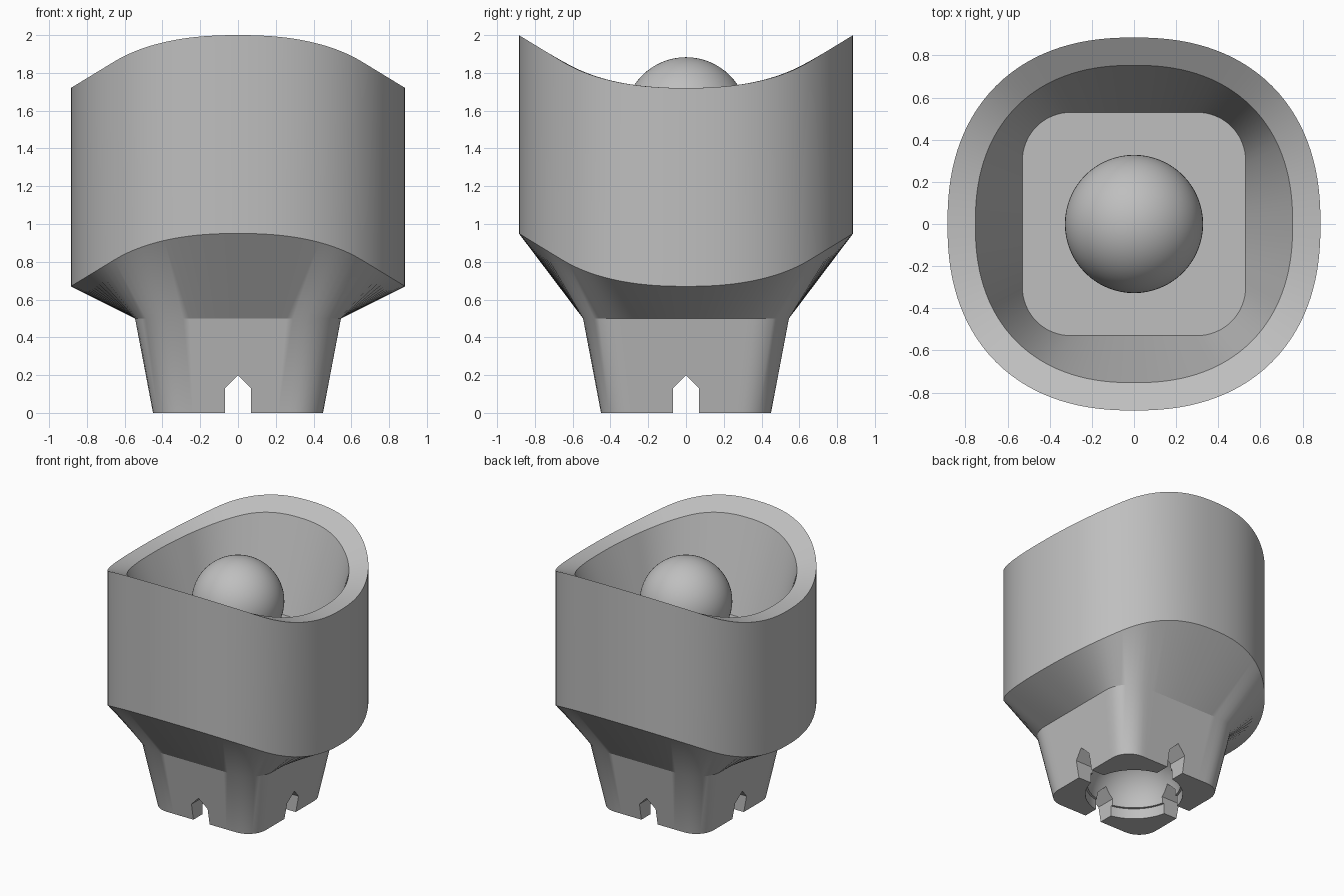
import bpy, bmesh, math
from mathutils import Matrix

if "Cube" in bpy.data.objects:
    bpy.data.objects.remove(bpy.data.objects["Cube"], do_unlink=True)

grey = bpy.data.materials.new("plain grey")
grey.use_nodes = True
grey.diffuse_color = (0.52, 0.52, 0.52, 1)
grey.node_tree.nodes["Principled BSDF"].inputs["Base Color"].default_value = grey.diffuse_color

STEPS = 128
HALF = 0.885          # half width of the drum
DIAG = 0.655          # where the drum outline crosses its diagonal
POWER = math.log(2) / math.log(HALF / DIAG)
DRUM_HEIGHT = 1.05


def rim_z(y):
    """Saddle-shaped rim height, constant along x."""
    y = min(abs(y), HALF)
    if y > DIAG:
        return 1.86 + 0.14 * (y - DIAG) / (HALF - DIAG)
    x = HALF * (1 - (y / HALF) ** POWER) ** (1 / POWER)
    return 1.86 - 0.14 * (x - DIAG) / (HALF - DIAG)


def directions():
    for i in range(STEPS):
        a = math.tau * i / STEPS
        yield math.cos(a), math.sin(a)


def rounded_square(half, radius, z):
    pts = []
    c = half - radius
    for x, y in directions():
        lo, hi = sorted((abs(x), abs(y)))
        if half * lo / hi <= c:
            t = half / hi
        else:
            b = c * (lo + hi)
            t = b + math.sqrt(b * b - 2 * c * c + radius * radius)
        pts.append((x * t, y * t, z))
    return pts


def bulged_square(half, drop=0):
    pts = []
    for x, y in directions():
        t = half / (abs(x) ** POWER + abs(y) ** POWER) ** (1 / POWER)
        pts.append((x * t, y * t, rim_z(y * t) - drop))
    return pts


def finish(name, bm):
    bmesh.ops.recalc_face_normals(bm, faces=bm.faces[:])
    mesh = bpy.data.meshes.new(name)
    bm.to_mesh(mesh)
    bm.free()
    mesh.materials.append(grey)
    obj = bpy.data.objects.new(name, mesh)
    bpy.context.collection.objects.link(obj)
    return obj


def loft(name, rings):
    """Skin a stack of rings and cap both ends."""
    bm = bmesh.new()
    loops = [[bm.verts.new(p) for p in ring] for ring in rings]
    for a, b in zip(loops, loops[1:]):
        n = len(a)
        for i in range(n):
            j = (i + 1) % n
            bm.faces.new((a[i], a[j], b[j], b[i]))
    bm.faces.new(loops[0][::-1])
    bm.faces.new(loops[-1])
    return finish(name, bm)


def activate(obj):
    bpy.ops.object.select_all(action="DESELECT")
    obj.select_set(True)
    bpy.context.view_layer.objects.active = obj


def cut(target, cutter):
    cutter.hide_render = True
    activate(target)
    mod = target.modifiers.new("cut", "BOOLEAN")
    mod.operation = "DIFFERENCE"
    mod.solver = "EXACT"
    mod.object = cutter
    bpy.ops.object.modifier_apply(modifier=mod.name)
    bpy.data.objects.remove(cutter, do_unlink=True)


# Body: tapered neck, flare, drum wall, saddle rim, tapered cup and its floor
body = loft("cup_body", [
    rounded_square(0.45, 0.15, 0),
    rounded_square(0.545, 0.2, 0.5),
    bulged_square(HALF, DRUM_HEIGHT),
    bulged_square(HALF),
    bulged_square(0.753),
    rounded_square(0.53, 0.23, 1.25),
])

# Domed socket in the underside
SOCKET = 0.33
profile = [(SOCKET + 0.015, -0.05), (SOCKET + 0.015, 0.08)]
for k in range(14):
    a = math.radians(90) * k / 14
    profile.append((SOCKET * math.cos(a), 0.081 + SOCKET * math.sin(a)))
cut(body, loft("socket_cutter",
               [[(x * r, y * r, z) for x, y in directions()] for r, z in profile]))

# Pointed notches through the foot, along both axes
outline = [(-0.07, -0.1), (0.07, -0.1), (0.07, 0.13), (0, 0.2), (-0.07, 0.13)]
for turn in (0, 90):
    cutter = loft("notch_cutter", [[(u, y, z) for u, z in outline] for y in (-1, 1)])
    cutter.data.transform(Matrix.Rotation(math.radians(turn), 4, "Z"))
    cut(body, cutter)

# Ball resting in the cup floor
bm = bmesh.new()
bmesh.ops.create_uvsphere(bm, u_segments=64, v_segments=32, radius=0.328,
                          matrix=Matrix.Translation((0, 0, 1.555)))
ball = finish("ball", bm)

for obj in (body, ball):
    activate(obj)
    bpy.ops.object.shade_smooth_by_angle(angle=math.radians(25))
